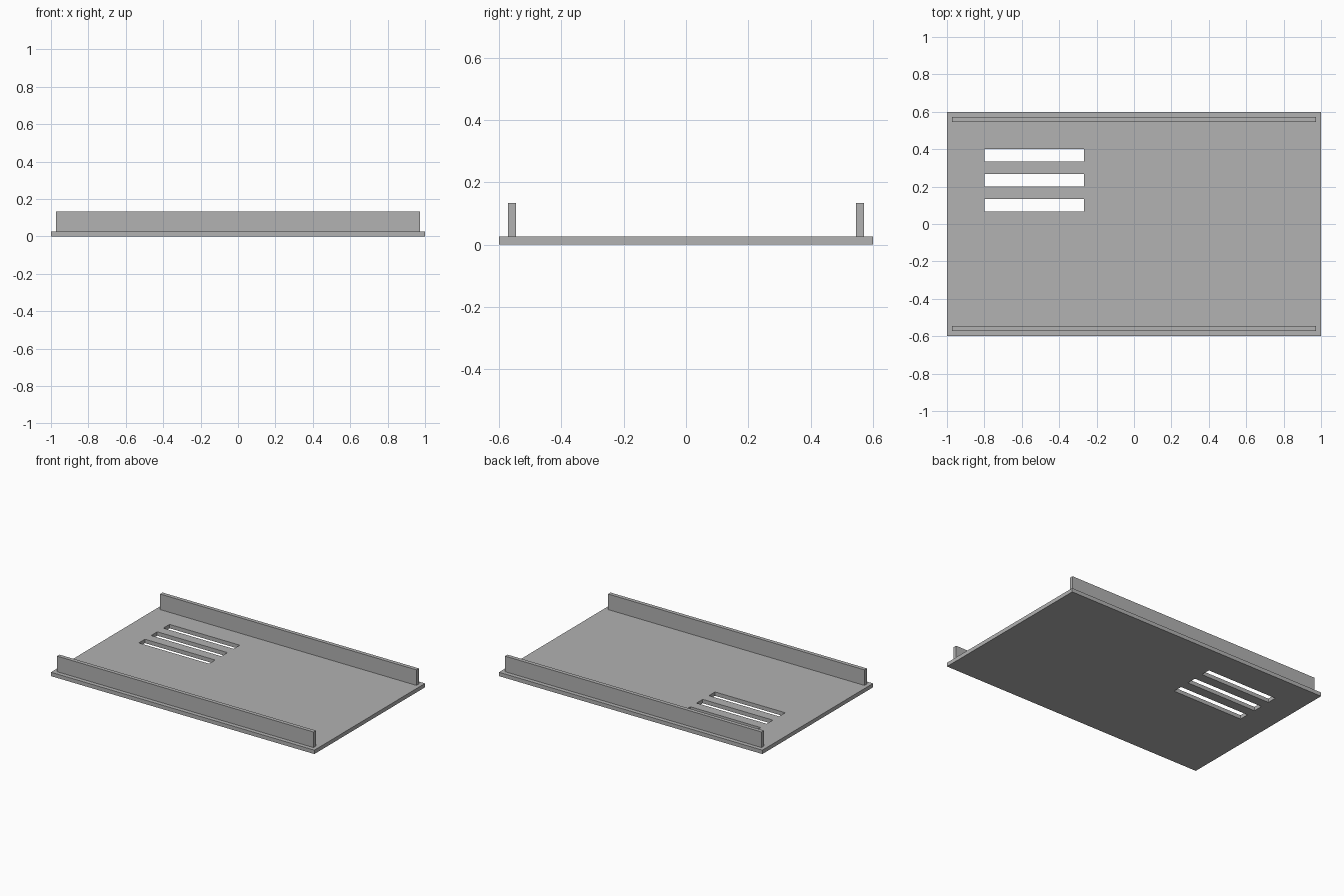
import bpy

if "Cube" in bpy.data.objects:
    bpy.data.objects.remove(bpy.data.objects["Cube"], do_unlink=True)

# All dimensions follow one sheet thickness
T = 2 / 75
LENGTH, WIDTH, WALL_HEIGHT = 2.0, 1.2, 4 * T
SLOT_X, SLOT_LENGTH, SLOT_WIDTH = -20 * T, 20 * T, 2.5 * T

grey = bpy.data.materials.new("plain grey")
grey.use_nodes = True
colour = (0.445, 0.445, 0.445, 1)
grey.diffuse_color = colour
grey.node_tree.nodes["Principled BSDF"].inputs["Base Color"].default_value = colour


def box(name, centre, size):
    bpy.ops.mesh.primitive_cube_add(size=1, location=centre)
    obj = bpy.context.object
    obj.name = name
    obj.scale = size
    bpy.ops.object.transform_apply(location=False, rotation=False, scale=True)
    obj.data.materials.append(grey)
    return obj


# Base plate
plate = box("base_plate", (0, 0, T / 2), (LENGTH, WIDTH, T))

# Three vent slots cut through the plate
for i in range(3):
    y = (i * 2 + 1.5) * SLOT_WIDTH
    cutter = box("slot_cutter", (SLOT_X, y, T / 2), (SLOT_LENGTH, SLOT_WIDTH, 3 * T))
    cutter.hide_render = True
    cut = plate.modifiers.new("vent_slot", "BOOLEAN")
    cut.operation = "DIFFERENCE"
    cut.solver = "EXACT"
    cut.object = cutter
    bpy.context.view_layer.objects.active = plate
    bpy.ops.object.modifier_apply(modifier=cut.name)
    bpy.data.objects.remove(cutter, do_unlink=True)

# Upright walls along the front and back edges
for name, side in (("front_wall", -1), ("back_wall", 1)):
    box(name, (0, side * (WIDTH / 2 - 1.57 * T), T + WALL_HEIGHT / 2),
        (LENGTH - 2 * T, T, WALL_HEIGHT))
